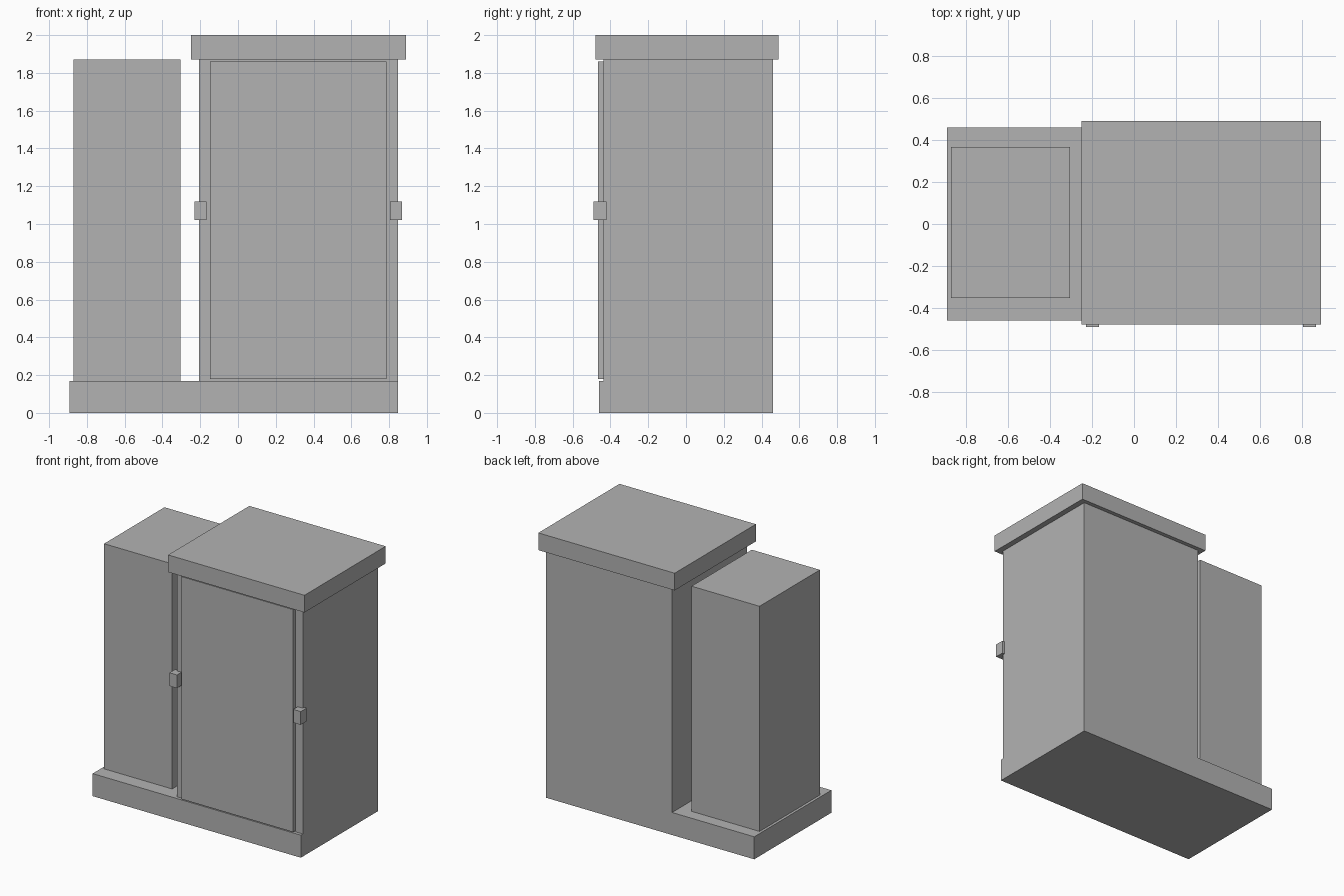
import bpy

cube = bpy.data.objects.get("Cube")
if cube:
    bpy.data.objects.remove(cube, do_unlink=True)

# Single painted-metal colour
grey = bpy.data.materials.new("plain grey")
grey.use_nodes = True
colour = (0.45, 0.45, 0.45, 1)
grey.diffuse_color = colour
for node in grey.node_tree.nodes:
    if node.type == "BSDF_PRINCIPLED":
        node.inputs["Base Color"].default_value = colour


def box(name, x, y, z):
    """Box spanning the given (low, high) range on each axis."""
    spans = (x, y, z)
    bpy.ops.mesh.primitive_cube_add(size=1, location=[sum(s) / 2 for s in spans])
    obj = bpy.context.object
    obj.name = name
    obj.scale = [s[1] - s[0] for s in spans]
    bpy.ops.object.transform_apply(location=False, rotation=False, scale=True)
    obj.data.materials.append(grey)
    return obj


BASE_TOP, BODY_TOP = 0.17, 1.87

# Plinth carrying both units
box("base", (-0.892, 0.847), (-0.46, 0.46), (0, BASE_TOP))

# Narrow side unit
box("side_tower", (-0.872, -0.304), (-0.352, 0.368), (BASE_TOP, BODY_TOP))

# Main cabinet with overhanging cap and raised door
box("cabinet_body", (-0.206, 0.847), (-0.436, 0.46), (BASE_TOP, BODY_TOP))
box("cabinet_cap", (-0.249, 0.89), (-0.478, 0.491), (BODY_TOP, 2))
box("door", (-0.147, 0.787), (-0.467, -0.436), (0.18, 1.86))

# Latch blocks on the two front corners
for name, centre in (("right_latch", -0.198), ("left_latch", 0.836)):
    box(name, (centre - 0.031, centre + 0.031), (-0.49, -0.42), (1.02, 1.12))
